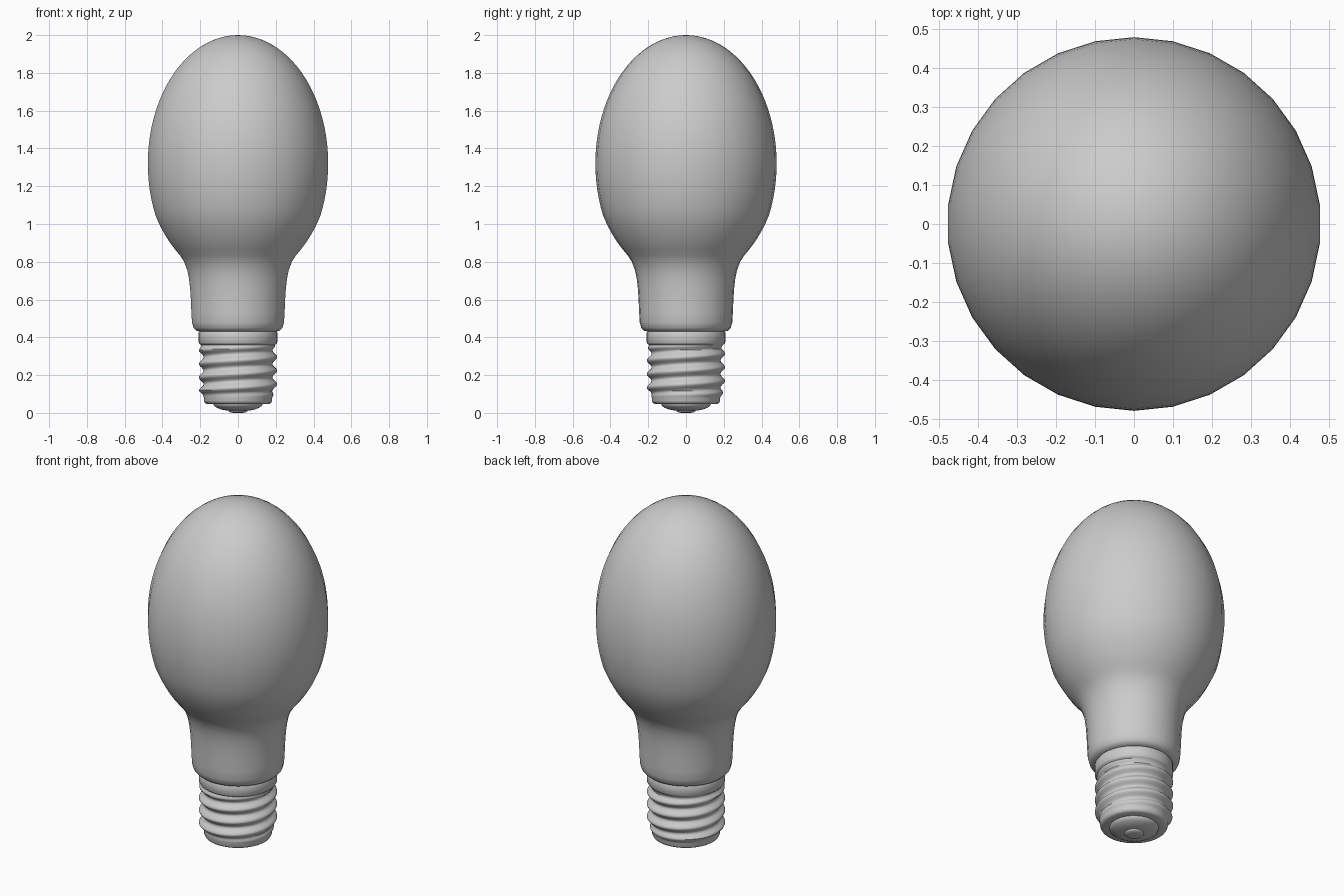
import bpy, bmesh, math

cube = bpy.data.objects.get("Cube")
if cube:
    bpy.data.objects.remove(cube, do_unlink=True)

grey = bpy.data.materials.new("light grey")
grey.use_nodes = True
grey.diffuse_color = (0.6, 0.6, 0.6, 1)
grey.node_tree.nodes["Principled BSDF"].inputs["Base Color"].default_value = (0.6, 0.6, 0.6, 1)


def lathe(name, profile, sides, swell=None):
    """Spin (radius, z) points, listed from bottom to top; swell adds radius by z and angle."""
    bm = bmesh.new()
    rings = []
    for r, z in profile:
        ring = []
        for i in range(sides):
            a = math.pi / 2 + math.tau * i / sides
            rad = r + (swell(z, a) if swell else 0)
            ring.append(bm.verts.new((rad * math.cos(a), rad * math.sin(a), z)))
        rings.append(ring)
    for low, high in zip(rings, rings[1:]):
        for i in range(sides):
            j = (i + 1) % sides
            bm.faces.new((low[i], low[j], high[j], high[i]))
    bm.faces.new(rings[0][::-1])
    bm.faces.new(rings[-1])
    bmesh.ops.remove_doubles(bm, verts=bm.verts, dist=0.0001)
    bmesh.ops.recalc_face_normals(bm, faces=bm.faces)
    mesh = bpy.data.meshes.new(name)
    bm.to_mesh(mesh)
    bm.free()
    mesh.materials.append(grey)
    obj = bpy.data.objects.new(name, mesh)
    bpy.context.collection.objects.link(obj)
    bpy.ops.object.select_all(action="DESELECT")
    obj.select_set(True)
    bpy.context.view_layer.objects.active = obj
    bpy.ops.object.shade_smooth_by_angle(angle=math.radians(40))
    return obj


# Glass bulb: rounded neck flowing into an egg-shaped envelope
neck = [(0.20, 0.43), (0.222, 0.435), (0.237, 0.45), (0.245, 0.48), (0.248, 0.53),
        (0.251, 0.6), (0.255, 0.66), (0.261, 0.71), (0.27, 0.755), (0.287, 0.8),
        (0.308, 0.833), (0.335, 0.865), (0.365, 0.905), (0.39, 0.945), (0.415, 0.99)]
egg = []
for k in range(29):
    t = math.radians(-24 + 114 * k / 28)
    egg.append((0.48 * math.cos(t), 1.32 + 0.68 * math.sin(t)))
lathe("glass_bulb", neck + egg, 30)

# Screw base: plain collar above a right-handed rounded thread
PITCH = 0.072


def thread(z, a):
    fade = max(0, min(1, (z - 0.085) / 0.03, (0.36 - z) / 0.025))
    phase = (z - 0.26) / PITCH - (a - math.pi) / math.tau
    return fade * 0.0125 * math.cos(math.tau * phase)


barrel = [(0.195 - 0.014 * max(0, (0.12 - z) / 0.04), z)
          for z in [0.08 + 0.007 * k for k in range(41)]]
foot = [(0.13, 0.046), (0.165, 0.048), (0.175, 0.053), (0.18, 0.064)]
collar = [(0.203, 0.365), (0.208, 0.372), (0.208, 0.425), (0.204, 0.431)]
lathe("screw_base", foot + barrel + collar, 48, thread)

# Insulator and end contact under the base
lathe("insulator", [(0.06, 0.012), (0.09, 0.018), (0.115, 0.028), (0.128, 0.038),
                    (0.132, 0.05)], 30)
lathe("end_contact", [(0.025, 0.0), (0.042, 0.003), (0.05, 0.009), (0.052, 0.016)], 30)
